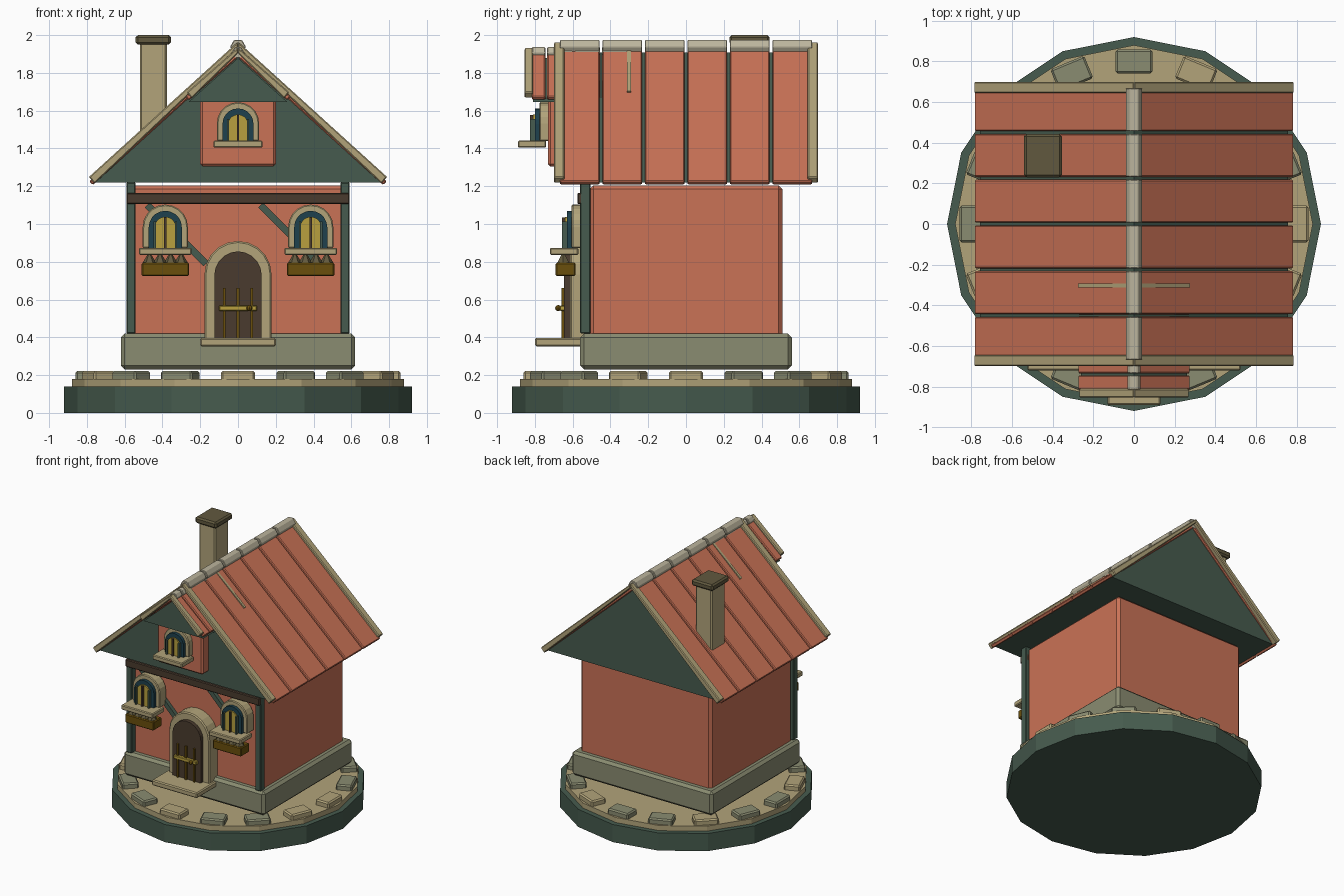
import bpy, math
from mathutils import Matrix

if "Cube" in bpy.data.objects:
    bpy.data.objects.remove(bpy.data.objects["Cube"])


def mat(name, r, g, b):
    m = bpy.data.materials.new(name)
    lin = [((c / 255 + 0.055) / 1.055) ** 2.4 if c > 10 else c / 255 / 12.92 for c in (r, g, b)]
    m.diffuse_color = (*lin, 1)
    m.use_nodes = True
    m.node_tree.nodes["Principled BSDF"].inputs["Base Color"].default_value = m.diffuse_color
    return m


TERRA = mat("terracotta", 202, 114, 86)
GREEN = mat("dark green", 70, 91, 78)
TAN = mat("tan", 178, 164, 122)
STONE = mat("grey stone", 138, 140, 113)
BROWN = mat("dark brown", 74, 59, 46)
YELLOW = mat("window yellow", 185, 160, 62)
OCHRE = mat("dark ochre", 106, 79, 12)
BLUE = mat("deep blue", 30, 65, 77)
RIDGE = mat("pale stone", 188, 181, 157)
OLIVE = mat("olive grey", 97, 89, 62)


def finish(name, verts, faces, material, bevel=0.0):
    me = bpy.data.meshes.new(name)
    me.from_pydata(verts, [], faces)
    me.materials.append(material)
    ob = bpy.data.objects.new(name, me)
    bpy.context.collection.objects.link(ob)
    if bevel:
        b = ob.modifiers.new("bevel", 'BEVEL')
        b.width, b.segments = bevel, 1
        b.limit_method = 'ANGLE'
    return ob


def prism(name, profile, y0, y1, material, bevel=0.0):
    """Extrude an (x, z) profile, given anticlockwise from the front, along y."""
    n = len(profile)
    verts = [(x, y0, z) for x, z in profile] + [(x, y1, z) for x, z in profile]
    faces = [tuple(range(n)), tuple(range(2 * n - 1, n - 1, -1))]
    faces += [(i, i + n, (i + 1) % n + n, (i + 1) % n) for i in range(n)]
    return finish(name, verts, faces, material, bevel)


def box(name, x0, x1, y0, y1, z0, z1, material, bevel=0.0):
    return prism(name, [(x0, z0), (x1, z0), (x1, z1), (x0, z1)], y0, y1, material, bevel)


def arch(name, cx, half, z0, top, y0, y1, material, bevel=0.0):
    """Upright panel with a half-round head."""
    pts = [(cx - half, z0), (cx + half, z0)]
    pts += [(cx + half * math.cos(math.pi * i / 10), top - half + half * math.sin(math.pi * i / 10))
            for i in range(11)]
    return prism(name, pts, y0, y1, material, bevel)


def disc(name, r, z0, z1, material, n=16, r_top=None, at=(0, 0)):
    r_top = r if r_top is None else r_top
    ang = [2 * math.pi * i / n for i in range(n)]
    verts = [(at[0] + q * math.cos(a), at[1] + q * math.sin(a), z)
             for q, z in ((r, z0), (r_top, z1)) for a in ang]
    faces = [tuple(range(n - 1, -1, -1)), tuple(range(n, 2 * n))]
    faces += [(i, (i + 1) % n, (i + 1) % n + n, i + n) for i in range(n)]
    return finish(name, verts, faces, material)


def slope_board(name, side, apex, slope, x0, x1, thick, y0, y1, material, bevel=0.006):
    """Board lying along a roof pitch; apex is its top height at x = 0."""
    a = math.atan(slope)
    dx, dz = thick * math.sin(a), thick * math.cos(a)
    za, zb = apex - slope * x0, apex - slope * x1
    pts = [(x0 - dx, za - dz), (x1 - dx, zb - dz), (x1, zb), (x0, za)]
    pts = [(max(x, 0.0) * side, z) for x, z in pts]
    if side < 0:
        pts.reverse()
    return prism(name, pts, y0, y1, material, bevel)


def ridge_tile(name, r, z, y0, y1):
    pts = [(r * math.cos(i * math.pi / 3), z + r * math.sin(i * math.pi / 3)) for i in range(6)]
    return prism(name, pts, y0, y1, RIDGE, 0.004)


# Round base and ring of paving stones
disc("base_plinth", 0.92, 0, 0.14, GREEN)
disc("base_path", 0.88, 0.14, 0.18, TAN)
for k in range(16):
    s = box("paving_stone", -0.06, 0.06, -0.09, 0.09, 0.17, 0.222, STONE if k % 3 else TAN, 0.01)
    a = k * math.pi / 8
    s.matrix_world = Matrix.Rotation(a, 4, 'Z') @ Matrix.Translation((0.80, 0, 0))

# Body of the house
box("foundation", -0.62, 0.62, -0.56, 0.56, 0.23, 0.42, STONE, 0.02)
box("walls", -0.575, 0.575, -0.51, 0.51, 0.40, 1.205, TERRA, 0.02)
box("front_beam", -0.59, 0.59, -0.575, -0.505, 1.105, 1.165, BROWN, 0.006)
for s in (-1, 1):
    box("corner_post", s * 0.567 - 0.024, s * 0.567 + 0.024, -0.56, -0.505, 0.42, 1.22, GREEN, 0.005)
    brace = box("diagonal_brace", -0.22, 0.22, -0.54, -0.5, -0.018, 0.018, GREEN)
    cx = -0.325 if s < 0 else 0.275
    brace.matrix_world = Matrix.Translation((cx, 0, 0.945)) @ Matrix.Rotation(math.radians(45), 4, 'Y')

# Main roof
SL = 0.907
prism("gable_block", [(-0.757, 1.22), (0.757, 1.22), (0, 1.907)], -0.655, 0.655, GREEN)
edges = [-0.675 + 0.225 * i for i in range(7)]
for i in range(6):
    y0, y1 = edges[i] + 0.007, edges[i + 1] - 0.007
    ridge_tile("ridge_tile", 0.042, 1.938, y0, y1)
    for s in (-1, 1):
        slope_board("roof_strip", s, 1.94, SL, 0.02, 0.787, 0.027, y0, y1, TERRA)
for s in (-1, 1):
    for y in (-0.672, 0.672):
        slope_board("roof_edge_board", s, 1.965, SL, 0.0, 0.79, 0.046, y - 0.028, y + 0.028, TAN)

# Dormer
DS = 0.875
box("dormer_wall", -0.2, 0.2, -0.73, -0.4, 1.305, 1.66, TERRA, 0.012)
prism("dormer_gable", [(-0.262, 1.645), (0.262, 1.645), (0, 1.878)], -0.81, -0.32, GREEN)
ends = (-0.82, -0.74, -0.595, -0.45, -0.305)
for y0, y1 in zip(ends, ends[1:]):
    ridge_tile("dormer_ridge_tile", 0.034, 1.907, y0 + 0.005, y1 - 0.005)
    for s in (-1, 1):
        slope_board("dormer_roof_strip", s, 1.918, DS, 0.02, 0.278, 0.027, y0 + 0.005, y1 - 0.005, TERRA)
for s in (-1, 1):
    slope_board("dormer_edge_board", s, 1.935, DS, 0.0, 0.272, 0.042, -0.855, -0.81, TAN)
    slope_board("dormer_back_board", s, 1.944, DS, 0.0, 0.275, 0.042, -0.312, -0.292, TAN, 0)


def window(cx, half, z0, top, wall_y):
    """Layered arched window: frame, blue surround, pane, bars and sill."""
    arch("window_frame", cx, half, z0, top, wall_y - 0.045, wall_y + 0.04, TAN, 0.006)
    arch("window_surround", cx, half * 0.73, z0, top - 0.033, wall_y - 0.07, wall_y, BLUE)
    arch("window_pane", cx, half * 0.47, z0, top - 0.065, wall_y - 0.08, wall_y, YELLOW)
    for dx, h in ((-0.47, 0.09), (0, 0.068), (0.47, 0.09)):
        x = cx + dx * half
        box("window_bar", x - 0.006, x + 0.006, wall_y - 0.097, wall_y, z0, top - h, GREEN if dx else BROWN)
    w = half * 1.16
    box("window_sill", cx - w, cx + w, wall_y - 0.16, wall_y - 0.01, z0 - 0.036, z0 + 0.002, TAN, 0.006)


window(0, 0.112, 1.44, 1.645, -0.73)
for s in (-1, 1):
    cx = s * 0.385 - 0.0
    window(cx, 0.12, 0.872, 1.103, -0.56)
    # Planter box with small plants under the sill
    box("planter_box", cx - 0.125, cx + 0.125, -0.69, -0.585, 0.725, 0.795, OCHRE, 0.006)
    for i in range(4):
        disc("planter_plant", 0.04, 0.788, 0.845, OLIVE, 6, 0.006, (cx - 0.084 + 0.056 * i, -0.65))

# Door with surround, bars, handle plate and step
arch("door_frame", 0, 0.178, 0.385, 0.91, -0.615, -0.5, TAN, 0.008)
arch("door", 0, 0.125, 0.39, 0.855, -0.645, -0.5, BROWN)
for x in (-0.073, 0, 0.073):
    box("door_bar", x - 0.007, x + 0.007, -0.66, -0.63, 0.395, 0.66, OCHRE)
box("door_plate", -0.1, 0.1, -0.668, -0.63, 0.54, 0.568, YELLOW, 0.004)
bpy.ops.mesh.primitive_uv_sphere_add(segments=8, ring_count=6, radius=0.016, location=(0.06, -0.677, 0.555))
knob = bpy.context.object
knob.name = "door_knob"
knob.data.materials.append(OCHRE)
box("door_step", -0.2, 0.2, -0.80, -0.54, 0.352, 0.396, TAN, 0.008)

# Chimney
box("chimney", -0.52, -0.376, 0.25, 0.42, 1.40, 1.96, TAN, 0.01)
box("chimney_cap", -0.542, -0.355, 0.23, 0.443, 1.95, 2.0, OLIVE, 0.012)
